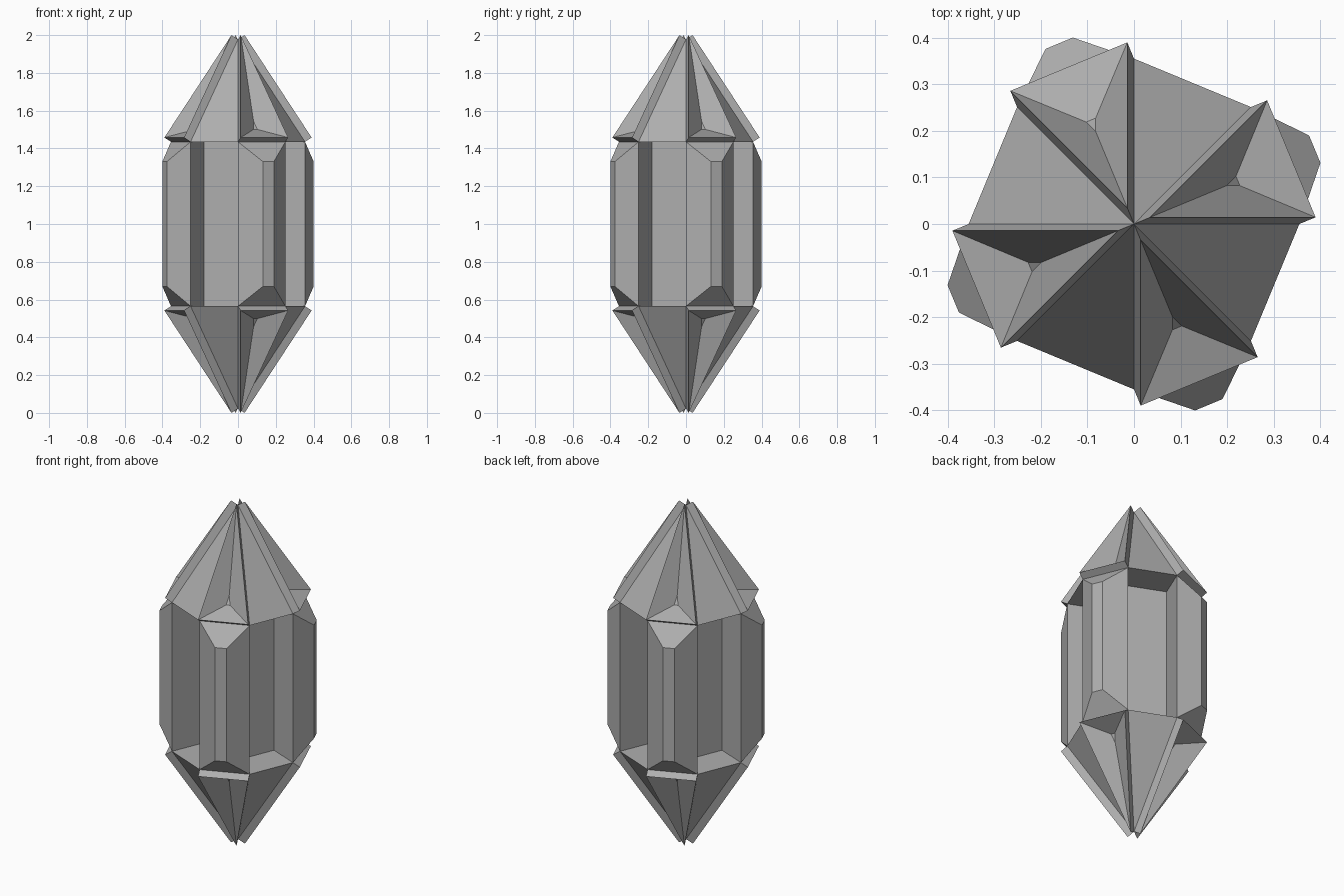
import bpy, bmesh, math

if "Cube" in bpy.data.objects:
    bpy.data.objects.remove(bpy.data.objects["Cube"])

R = 0.355       # radius of the eight-sided core
MID = 1.0       # height of the mirror plane
H = 0.435       # half height of the straight body
TIP = 0.977     # half height to the cone tips

bm = bmesh.new()

# Core: eight-sided prism with a cone at each end
def ring(z):
    return [bm.verts.new((R * math.cos(i * math.pi / 4), R * math.sin(i * math.pi / 4), z))
            for i in range(8)]

low, high = ring(MID - H), ring(MID + H)
bottom = bm.verts.new((0, 0, MID - TIP))
top = bm.verts.new((0, 0, MID + TIP))
sides, caps = [], []
for i in range(8):
    j = (i + 1) % 8
    sides.append(bm.faces.new((low[i], low[j], high[j], high[i])))
    caps.append((bm.faces.new((high[i], high[j], top)),
                 bm.faces.new((low[j], low[i], bottom))))
bm.normal_update()

def push(faces, thickness, depth):
    bmesh.ops.inset_individual(bm, faces=faces, thickness=thickness, depth=depth,
                               use_even_offset=True)
    bm.normal_update()

# Alternate sides: bevelled blocks standing out, and straight recesses
push(sides[0::2], 0.104, 0.092)
push(sides[1::2], 0.0, -0.185)

# Alternate cone facets: raised, then dented near the incentre
raised = [f for pair in caps[0::2] for f in pair]
push(raised, 0.0, 0.044)
push(raised, 0.101, -0.084)

mesh = bpy.data.meshes.new("crystal")
bm.to_mesh(mesh)
bm.free()
crystal = bpy.data.objects.new("crystal", mesh)
bpy.context.collection.objects.link(crystal)

# Dark grey stone
stone = bpy.data.materials.new("dark_grey")
stone.diffuse_color = (0.43, 0.43, 0.43, 1)
stone.use_nodes = True
stone.node_tree.nodes["Principled BSDF"].inputs["Base Color"].default_value = stone.diffuse_color
mesh.materials.append(stone)
